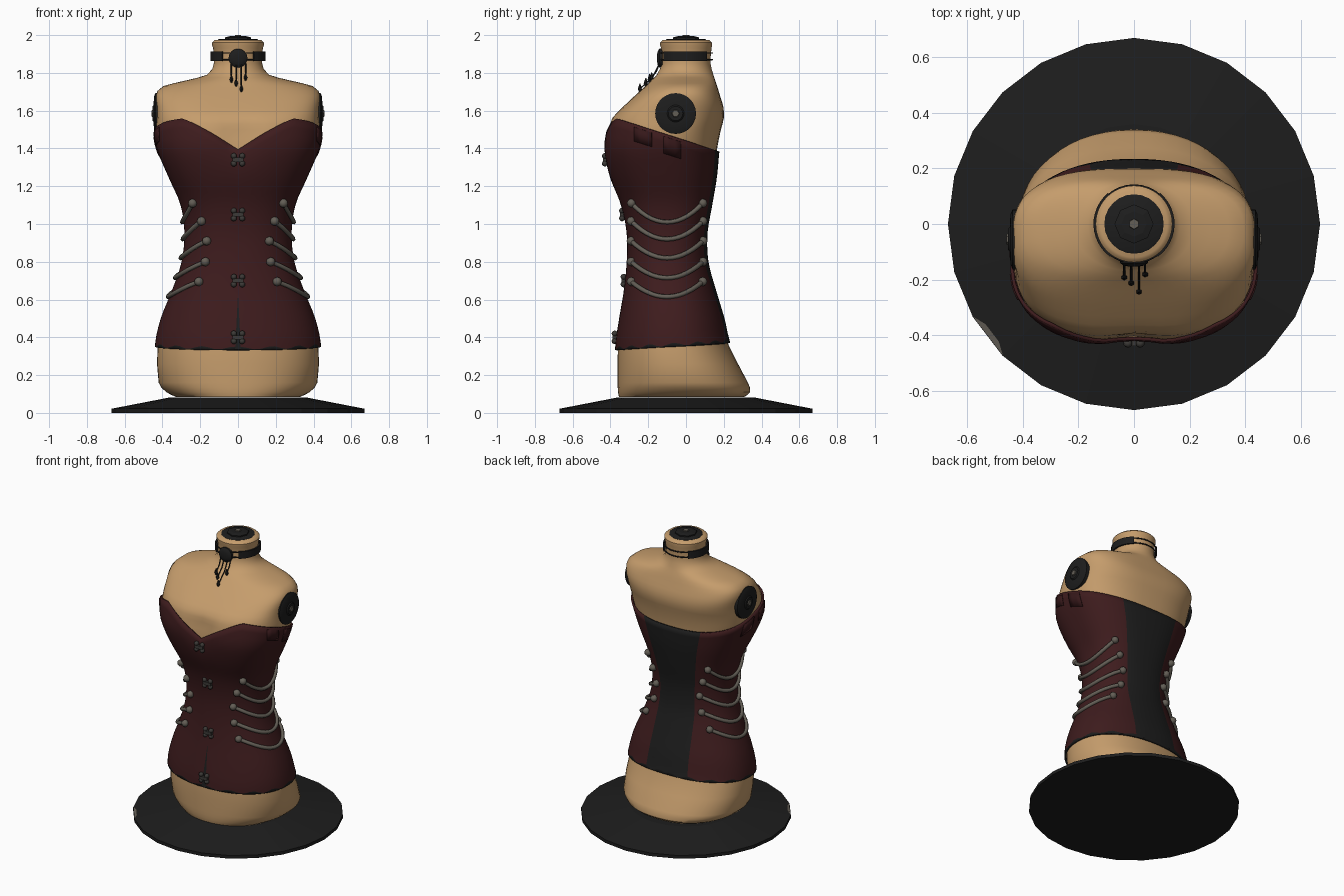
import bpy, bmesh, math
from mathutils import Vector, Matrix

cube = bpy.data.objects.get("Cube")
if cube:
    bpy.data.objects.remove(cube, do_unlink=True)


def material(name, rgb):
    m = bpy.data.materials.new(name)
    m.use_nodes = True
    m.diffuse_color = (*rgb, 1)
    m.node_tree.nodes["Principled BSDF"].inputs["Base Color"].default_value = (*rgb, 1)
    return m


SKIN = material("tan skin", (.56, .335, .15))
WINE = material("burgundy cloth", (.048, .0115, .0125))
DARK_WINE = material("dark burgundy", (.036, .009, .01))
BLACK = material("black cloth", (.0125, .0125, .0125))
STAND = material("black stand", (.0125, .0125, .0125))
STEEL = material("dull steel", (.125, .112, .092))
GUNMETAL = material("gunmetal", (.045, .042, .038))


def finish(name, bm, mats, smooth=40):
    bmesh.ops.recalc_face_normals(bm, faces=bm.faces)
    me = bpy.data.meshes.new(name)
    bm.to_mesh(me)
    bm.free()
    for m in mats:
        me.materials.append(m)
    ob = bpy.data.objects.new(name, me)
    bpy.context.collection.objects.link(ob)
    bpy.ops.object.select_all(action='DESELECT')
    ob.select_set(True)
    bpy.context.view_layer.objects.active = ob
    if smooth:
        bpy.ops.object.shade_smooth_by_angle(angle=math.radians(smooth))
    return ob


def tube(name, pts, r, mat):
    cu = bpy.data.curves.new(name, 'CURVE')
    cu.dimensions = '3D'
    cu.bevel_depth = r
    cu.bevel_resolution = 1
    cu.use_fill_caps = True
    sp = cu.splines.new('POLY')
    sp.points.add(len(pts) - 1)
    for p, co in zip(sp.points, pts):
        p.co = (*co, 1)
    cu.materials.append(mat)
    ob = bpy.data.objects.new(name, cu)
    bpy.context.collection.objects.link(ob)
    bpy.ops.object.select_all(action='DESELECT')
    ob.select_set(True)
    bpy.context.view_layer.objects.active = ob
    bpy.ops.object.convert(target='MESH')


def ball(bm, co, r):
    bmesh.ops.create_icosphere(bm, subdivisions=2, radius=r, matrix=Matrix.Translation(co))


def lathe(name, profile, sides, mat, place=Matrix(), smooth=30):
    """Solid of revolution from (radius, height) pairs."""
    bm = bmesh.new()
    rings = [[bm.verts.new(place @ Vector((r * math.sin(k * math.tau / sides),
                                           r * math.cos(k * math.tau / sides), h)))
              for k in range(sides)] for r, h in profile]
    for lo, hi in zip(rings, rings[1:]):
        for k in range(sides):
            bm.faces.new((lo[k], lo[k - 1], hi[k - 1], hi[k]))
    bm.faces.new(rings[0])
    bm.faces.new(rings[-1])
    return finish(name, bm, [mat], smooth)


# Torso outline: height, half width, front y, back y
OUTLINE = [(.085, .34, -.365, .32), (.11, .39, -.37, .35), (.16, .43, -.372, .338),
           (.36, .435, -.37, .235), (.5, .405, -.35, .20), (.65, .345, -.325, .155),
           (.8, .295, -.31, .115), (.95, .28, -.31, .11), (1.1, .3, -.34, .135),
           (1.25, .365, -.4, .16), (1.4, .427, -.437, .175), (1.5, .443, -.425, .195),
           (1.56, .44, -.405, .21), (1.62, .443, -.345, .208), (1.68, .446, -.28, .19),
           (1.73, .405, -.225, .175), (1.76, .285, -.195, .165), (1.79, .175, -.165, .155),
           (1.85, .138, -.138, .14), (1.93, .142, -.142, .145), (1.96, .148, -.148, .148),
           (1.975, .13, -.13, .13)]


def ramp(z, start, length):
    return min(max((z - start) / length, 0), 1)


def section(z):
    """Smooth interpolation of the outline, with the squareness of the ring."""
    z = min(max(z, OUTLINE[0][0]), OUTLINE[-1][0])
    i = max(k for k in range(len(OUTLINE) - 1) if OUTLINE[k][0] <= z)
    p, q = OUTLINE[i], OUTLINE[i + 1]
    before, after = OUTLINE[max(i - 1, 0)], OUTLINE[min(i + 2, len(OUTLINE) - 1)]
    h = q[0] - p[0]
    t = (z - p[0]) / h
    out = []
    for c in (1, 2, 3):
        m0 = (q[c] - before[c]) / (q[0] - before[0]) * h
        m1 = (after[c] - p[c]) / (after[0] - p[0]) * h
        out.append((2*t**3 - 3*t*t + 1) * p[c] + (t**3 - 2*t*t + t) * m0
                   + (3*t*t - 2*t**3) * q[c] + (t**3 - t*t) * m1)
    n = 2.2 + .35 * ramp(z, .8, .5) + .4 * ramp(z, 1.5, .12) - .95 * ramp(z, 1.67, .13)
    return (*out, n)


def point(z, th, off=0.0):
    """Surface point; th = 0 is the front, pi the back."""
    a, yf, yb, n = section(z)
    s, c = math.sin(th), math.cos(th)
    x = (a + off) * math.copysign(abs(s) ** (2 / n), s)
    y = (yf + yb) / 2 - ((yb - yf) / 2 + off) * math.copysign(abs(c) ** (2 / n), c)
    if c > 0:  # cleft of the bust
        y += .03 * math.exp(-(x / .09) ** 2 - ((z - 1.45) / .1) ** 2)
    return Vector((x, y, z))


def side_point(y, z, off, side):
    a, yf, yb, n = section(z)
    t = max(-1, min(1, ((yf + yb) / 2 - y) / ((yb - yf) / 2)))
    p = point(z, math.acos(math.copysign(abs(t) ** (n / 2), t)), off)
    p.x *= side
    return p


# Body
bm = bmesh.new()
levels = []
for p, q in zip(OUTLINE, OUTLINE[1:]):
    levels += [p[0], (p[0] + q[0]) / 2]
levels.append(OUTLINE[-1][0])
COLS = 56
rings = [[bm.verts.new(point(z, k * math.tau / COLS, -.01)) for k in range(COLS)] for z in levels]
for lo, hi in zip(rings, rings[1:]):
    for k in range(COLS):
        bm.faces.new((lo[k - 1], lo[k], hi[k], hi[k - 1]))
bm.faces.new(rings[0])
bm.faces.new(rings[-1])
finish("torso", bm, [SKIN])


# Corset: sweetheart top edge, black hem and black back panel
def top_edge(p):
    z = 1.57 - .325 * (p.y + .4)
    if p.y < -.1:
        z -= .18 * max(0, 1 - abs(p.x) / .29)
    return z


def corset_angle(u, z):
    half = .13 + .09 * max(0, (z - .9) / .5) ** 1.5 + .03 * max(0, (.9 - z) / .55)
    a, _, _, n = section(z)
    edge = math.pi - math.asin((half / a) ** (n / 2))
    v = abs(u)
    th = v / .85 * edge if v < .85 else edge + (v - .85) / .15 * (math.pi - edge)
    return math.copysign(th, u)


bm = bmesh.new()
HALF, ROWS = 40, 26
columns = []
for i in range(2 * HALF):
    u = i / HALF - 1
    top = 1.5
    for _ in range(12):
        top = .5 * top + .5 * top_edge(point(top, corset_angle(u, top)))
    bottom = .352 - .02 * math.cos(math.pi * u)
    hem = bottom + .012 + .008 * math.sin(i * 1.3)
    zs = [bottom] + [hem + (top - hem) * r / ROWS for r in range(ROWS + 1)]
    columns.append([bm.verts.new(point(z, corset_angle(u, z), .004)) for z in zs])
for i in range(2 * HALF):
    a, b = columns[i], columns[(i + 1) % (2 * HALF)]
    middle = abs((i + .5) / HALF - 1)
    for r in range(ROWS + 1):
        f = bm.faces.new((a[r], b[r], b[r + 1], a[r + 1]))
        f.material_index = 1 if r == 0 or middle > .85 else 0
corset = finish("corset", bm, [WINE, BLACK])
mod = corset.modifiers.new("thickness", 'SOLIDIFY')
mod.thickness = .012
mod.offset = -1

# Front slit of the corset
bm = bmesh.new()
strip = []
for k in range(5):
    z = .335 + .07 * k
    w = .015 * (1 - k / 4.3)
    y = point(z, 0).y - .008
    strip.append([bm.verts.new((s * w, y, z)) for s in (-1, 1)])
for lo, hi in zip(strip, strip[1:]):
    bm.faces.new((lo[0], lo[1], hi[1], hi[0]))
finish("front_slit", bm, [BLACK], 0)

# Front clasps
for k, z in enumerate((1.34, 1.05, .7, .4)):
    bm = bmesh.new()
    c = point(z, 0, .012)
    for sx in (-1, 1):
        for sz in (-1, 1):
            ball(bm, c + Vector((sx * .022, 0, sz * .02)), .016)
    bmesh.ops.create_cube(bm, size=1, matrix=Matrix.Translation(c) @ Matrix.Diagonal((.06, .02, .022, 1)))
    finish(f"front_clasp_{k + 1}", bm, [GUNMETAL])

for side, label in ((1, "left"), (-1, "right")):
    # Draped side chains with end studs
    studs = bmesh.new()
    for k, z in enumerate((1.11, 1.015, .91, .8, .695)):
        path = []
        for j in range(15):
            t = j / 14
            path.append(side_point(-.28 + .36 * t, z - (.4 - .02 * k) * t * (1 - t), .012, side))
        tube(f"{label}_chain_{k + 1}", path, .0125, STEEL)
        for end in (path[0], path[-1]):
            ball(studs, end, .024)
    finish(f"{label}_chain_studs", studs, [STEEL])

    # Cloth tabs under the top edge
    for k, (y, drop) in enumerate(((-.27, .075), (-.12, .09))):
        bm = bmesh.new()
        grid = []
        for j in range(4):
            yy = y + .03 * j
            top = 1.555 - .325 * (yy + .4)
            grid.append([bm.verts.new(side_point(yy, top - drop * r / 2, .009, side)) for r in range(3)])
        for a, b in zip(grid, grid[1:]):
            for r in range(2):
                bm.faces.new((a[r], b[r], b[r + 1], a[r + 1]))
        tab = finish(f"{label}_tab_{k + 1}", bm, [DARK_WINE])
        tab.modifiers.new("thickness", 'SOLIDIFY').thickness = .006

    # Shoulder caps
    place = Matrix.Translation((side * .415, -.055, 1.585)) @ Matrix.Rotation(side * math.pi / 2, 4, 'Y')
    lathe(f"{label}_shoulder_cap", [(.108, 0), (.108, .022), (.09, .03), (.045, .032), (.038, .038)],
          28, STAND, place)
    lathe(f"{label}_shoulder_bolt", [(.022, .035), (.018, .044)], 6, STEEL, place, 0)

    # Choker side bands
    bm = bmesh.new()
    arc = []
    for k in range(13):
        th = math.radians(36 + 104 * k / 12)
        arc.append([bm.verts.new((side * r * math.sin(th), -r * math.cos(th), z))
                    for r, z in ((.136, 1.863), (.146, 1.863), (.146, 1.912), (.136, 1.912))])
    for a, b in zip(arc, arc[1:]):
        for r in range(4):
            bm.faces.new((a[r - 1], a[r], b[r], b[r - 1]))
    bm.faces.new(arc[0])
    bm.faces.new(arc[-1])
    finish(f"{label}_choker_band", bm, [BLACK])

# Choker cords, medallion and pendants
for label, z in (("lower", 1.87), ("upper", 1.905)):
    tube(f"{label}_choker_cord", [(.139 * math.sin(k * math.tau / 32), -.139 * math.cos(k * math.tau / 32), z)
                                  for k in range(33)], .004, BLACK)
place = Matrix.Translation((0, -.125, 1.878)) @ Matrix.Rotation(math.pi / 2, 4, 'X')
lathe("choker_medallion", [(.05, 0), (.05, .016), (.038, .024), (.02, .028)], 16, STAND, place)
for k, (x, z) in enumerate(((-.035, 1.765), (-.01, 1.745), (.018, 1.715), (.04, 1.775))):
    pts = [point(h, 0, .003) + Vector((x, 0, 0)) for h in (1.85, (1.85 + z) / 2, z)]
    tube(f"pendant_cord_{k + 1}", pts, .004, BLACK)
    lathe(f"pendant_drop_{k + 1}", [(.002, -.025), (.011, 0), (.002, .028)], 6, STAND,
          Matrix.Translation(pts[-1]), 0)

# Neck cap
lathe("neck_cap", [(.107, 1.96), (.107, 1.976), (.1, 1.98)], 24, STAND)
lathe("neck_hub", [(.07, 1.978), (.07, 1.988), (.045, 1.994)], 8, STAND, smooth=0)
lathe("neck_bolt", [(.022, 1.985), (.018, 2.0)], 6, STEEL, smooth=0)

# Stand with a small worn patch at its rim
lathe("base_disc", [(.67, 0), (.67, .022), (.36, .082)], 24, STAND, smooth=0)
bm = bmesh.new()
patch = []
for ang, r in ((210, .668), (225, .668), (221, .645), (214, .645)):
    th = math.radians(ang)
    patch.append(bm.verts.new((r * math.cos(th), r * math.sin(th), .026 + (.67 - r) * .2)))
bm.faces.new(patch)
finish("base_patch", bm, [STEEL], 0)
